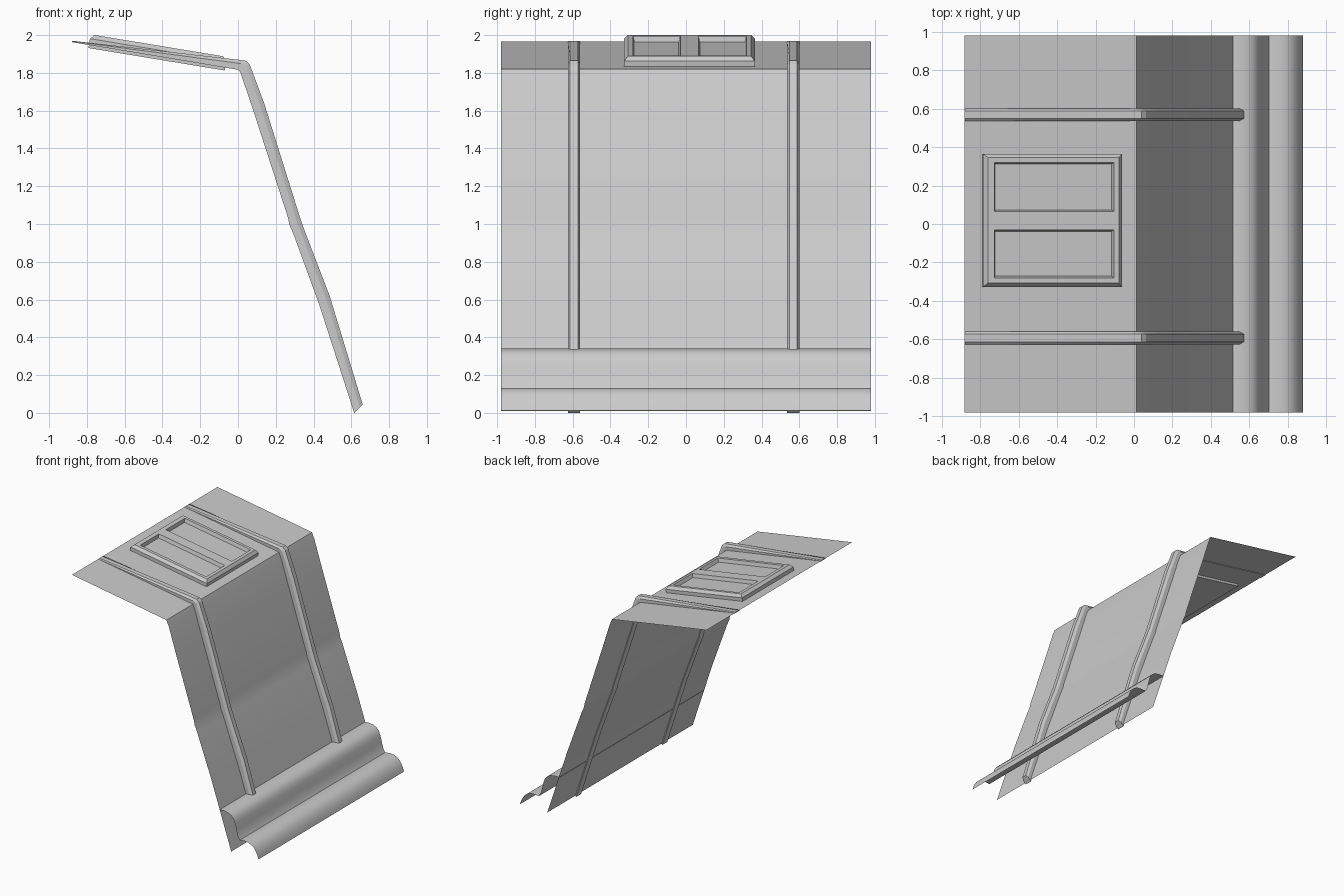
import bpy, bmesh, math
from mathutils import Vector

if "Cube" in bpy.data.objects:
    bpy.data.objects.remove(bpy.data.objects["Cube"])

Y0, Y1 = -0.98, 0.98


def make_object(name, bm, angle=30, fix_normals=False):
    if fix_normals:
        bmesh.ops.recalc_face_normals(bm, faces=bm.faces[:])
    me = bpy.data.meshes.new(name)
    bm.to_mesh(me)
    bm.free()
    me.shade_smooth()
    me.set_sharp_from_angle(angle=math.radians(angle))
    ob = bpy.data.objects.new(name, me)
    bpy.context.collection.objects.link(ob)
    return ob


def sheet(name, profile):
    """Thin open sheet: an xz profile swept along y."""
    bm = bmesh.new()
    rows = [[bm.verts.new((x, y, z)) for y in (Y0, Y1)] for x, z in profile]
    for a, b in zip(rows, rows[1:]):
        bm.faces.new((a[0], b[0], b[1], a[1]))
    return make_object(name, bm)


# Sloping roof and steep wall, with a small step halfway down
sheet("roof_and_wall_sheet", [
    (-0.88, 1.967), (0.012, 1.82), (0.035, 1.765), (0.09, 1.59),
    (0.27, 1.035), (0.277, 0.998), (0.30, 0.945), (0.435, 0.575), (0.622, 0.01)])

# Two rolled lips at the foot of the wall
sheet("rolled_lips", [
    (0.51, 0.338), (0.55, 0.34), (0.59, 0.334), (0.62, 0.32), (0.643, 0.295),
    (0.657, 0.26), (0.67, 0.21), (0.683, 0.16), (0.702, 0.128),
    (0.74, 0.133), (0.78, 0.131), (0.813, 0.118), (0.838, 0.097),
    (0.858, 0.067), (0.87, 0.04), (0.879, 0.012)])


def rib(name, yc):
    """Chamfered rib lofted along pairs of (inner, outer) points."""
    path = [((-0.88, 1.963), (-0.878, 1.97)), ((-0.02, 1.820), (-0.01, 1.871)),
            ((0.0, 1.816), (0.04, 1.865)), ((0.012, 1.805), (0.062, 1.845)),
            ((0.085, 1.588), (0.14, 1.635)), ((0.265, 1.033), (0.325, 1.045)),
            ((0.272, 0.996), (0.34, 1.0)), ((0.295, 0.943), (0.36, 0.945)),
            ((0.43, 0.573), (0.485, 0.62)), ((0.615, 0.0), (0.66, 0.045))]
    section = [(-0.033, 0), (-0.033, 0.65), (-0.02, 1), (0.02, 1), (0.033, 0.65), (0.033, 0)]
    bm = bmesh.new()
    rings = []
    for a, b in path:
        a, b = Vector(a), Vector(b)
        ring = []
        for dy, t in section:
            p = a.lerp(b, t)
            ring.append(bm.verts.new((p.x, yc + dy, p.y)))
        rings.append(ring)
    n = len(section)
    for r, s in zip(rings, rings[1:]):
        for i in range(n):
            j = (i + 1) % n
            bm.faces.new((r[i], r[j], s[j], s[i]))
    bm.faces.new(rings[0])
    bm.faces.new(rings[-1])
    return make_object(name, bm, 25, True)


rib("rib_front", -0.593)
rib("rib_back", 0.568)

# Roof hatch: bevelled frame with two sunken panes, built flat then tilted
TOP, SHOULDER, BOTTOM = 0.053, 0.03, -0.02
us = [-0.345, -0.31, 0.32, 0.345]
vs = [-0.325, -0.297, -0.047, 0.048, 0.303, 0.328]
bm = bmesh.new()
grid = [[bm.verts.new((u, v, TOP)) for v in vs] for u in us]
panes = []
for i in range(len(us) - 1):
    for j in range(len(vs) - 1):
        f = bm.faces.new((grid[i][j], grid[i + 1][j], grid[i + 1][j + 1], grid[i][j + 1]))
        if i == 1 and j in (1, 3):
            panes.append(f)
edges = [e for e in bm.edges if e.is_boundary]
for level, grow in ((SHOULDER, 1.06), (BOTTOM, 1.0)):
    res = bmesh.ops.extrude_edge_only(bm, edges=edges)["geom"]
    edges = [g for g in res if isinstance(g, bmesh.types.BMEdge)]
    for v in [g for g in res if isinstance(g, bmesh.types.BMVert)]:
        v.co = (v.co.x * grow, v.co.y * grow, level)
bmesh.ops.contextual_create(bm, geom=edges)
bmesh.ops.recalc_face_normals(bm, faces=bm.faces[:])
bmesh.ops.inset_individual(bm, faces=panes, thickness=0.012, depth=-0.03)
hatch = make_object("roof_hatch", bm, 20)
hatch.location = (-0.428, 0.017, 1.892)
hatch.rotation_euler = (0, math.atan2(0.147, 0.892), 0)
